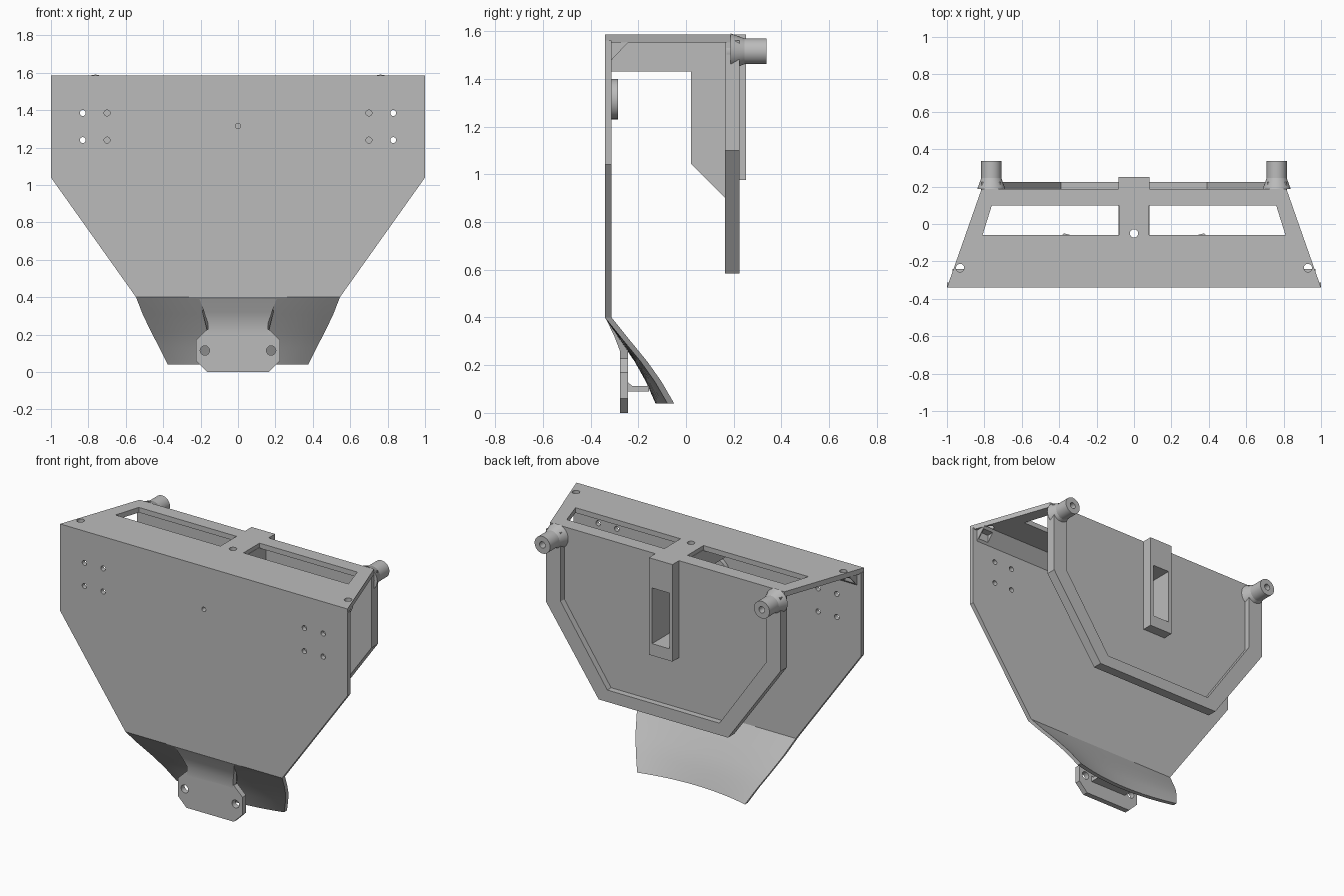
import bpy, bmesh, math
from mathutils import Matrix

cube = bpy.data.objects.get("Cube")
if cube:
    bpy.data.objects.remove(cube)

grey = bpy.data.materials.new("light_grey")
grey.use_nodes = True
grey.diffuse_color = (0.5, 0.5, 0.5, 1)
grey.node_tree.nodes["Principled BSDF"].inputs["Base Color"].default_value = (0.5, 0.5, 0.5, 1)


def finish(name, bm):
    bmesh.ops.recalc_face_normals(bm, faces=bm.faces)
    mesh = bpy.data.meshes.new(name)
    bm.to_mesh(mesh)
    bm.free()
    mesh.materials.append(grey)
    ob = bpy.data.objects.new(name, mesh)
    bpy.context.collection.objects.link(ob)
    return ob


def place(axis, a, b, h):
    return {"x": (h, a, b), "y": (a, h, b), "z": (a, b, h)}[axis]


def prism(name, pts, axis, lo, hi):
    """Extrude a 2D outline along an axis."""
    bm = bmesh.new()
    ends = [[bm.verts.new(place(axis, a, b, h)) for a, b in pts] for h in (lo, hi)]
    bm.faces.new(ends[0])
    bm.faces.new(ends[1])
    n = len(pts)
    for i in range(n):
        j = (i + 1) % n
        bm.faces.new((ends[0][i], ends[0][j], ends[1][j], ends[1][i]))
    return finish(name, bm)


def rod(name, axis, a, b, lo, hi, r1, r2=None, sides=32):
    """Cylinder or cone along an axis."""
    r2 = r1 if r2 is None else r2
    bm = bmesh.new()
    bmesh.ops.create_cone(bm, cap_ends=True, segments=sides, radius1=r1, radius2=r2, depth=hi - lo)
    turn = Matrix.Rotation(-math.pi / 2, 4, "X") if axis == "y" else Matrix.Identity(4)
    bm.transform(Matrix.Translation(place(axis, a, b, (lo + hi) / 2)) @ turn)
    return finish(name, bm)


def mirrored(half):
    return half + [(-a, b) for a, b in reversed(half)]


def cut(targets, cutter):
    cutter.hide_render = True
    for ob in targets:
        mod = ob.modifiers.new("cut", "BOOLEAN")
        mod.operation = "DIFFERENCE"
        mod.solver = "EXACT"
        mod.object = cutter
        bpy.context.view_layer.objects.active = ob
        bpy.ops.object.modifier_apply(modifier=mod.name)
    bpy.data.objects.remove(cutter)


# Front plate with mounting holes and a round boss behind the centre hole
front = prism("front_plate", mirrored([(0.545, 0.4), (1, 1.04), (1, 1.56)]), "y", -0.34, -0.312)
boss = rod("front_boss", "y", 0, 1.315, -0.32, -0.285, 0.085)
cut([front, boss], rod("hole", "y", 0, 1.315, -0.4, -0.2, 0.014))
for x in (-0.83, -0.70, 0.70, 0.83):
    for z in (1.24, 1.385):
        cut([front], rod("hole", "y", x, z, -0.4, -0.25, 0.016, sides=20))

# Top plate, its corner gusset and its two windows
top = prism("top_plate", mirrored([(1, -0.34), (0.815, 0.187)]), "z", 1.553, 1.585)
gusset = prism("front_gusset", [(-0.32, 1.47), (-0.24, 1.555), (-0.32, 1.555)], "x", -0.97, 0.97)
for s in (-1, 1):
    window = [(s * 0.08, -0.06), (s * 0.81, -0.06), (s * 0.76, 0.1), (s * 0.08, 0.1)]
    cut([top], prism("window", window, "z", 1.5, 1.65))
    cut([top], rod("hole", "z", s * 0.93, -0.235, 1.5, 1.65, 0.022))
    notch = [(s * 0.93 + a, -0.25 + b) for a, b in ((-.035, -.05), (.035, -.05), (.035, .05), (-.035, .05))]
    cut([gusset], prism("notch", notch, "z", 1.4, 1.54))

# Back panel with a raised rim along its sides and bottom
outer = mirrored([(0.45, 0.585), (0.815, 1.1), (0.815, 1.56)])
inner = mirrored([(0.39, 0.66), (0.715, 1.13), (0.715, 1.65)])
panel = prism("back_panel", outer, "y", 0.163, 0.187)
rim = prism("back_rim", outer, "y", 0.18, 0.225)
cut([rim], prism("rim_opening", inner, "y", 0.1, 0.3))

# Centre spine: beam under the top, deep bracket and hollow back tab
spine = prism("centre_spine", [
    (-0.32, 1.43), (0.02, 1.43), (0.02, 1.045), (0.165, 0.9), (0.185, 0.9), (0.185, 0.975),
    (0.252, 0.975), (0.252, 1.585), (0.18, 1.585), (0.18, 1.56), (-0.32, 1.56)], "x", -0.082, 0.082)
pocket = [(-0.06, 1.05), (0.06, 1.05), (0.06, 1.4), (-0.06, 1.4)]
cut([spine, panel], prism("pocket", pocket, "y", 0.045, 0.4))
cut([spine, top], rod("hole", "z", 0, -0.05, 1.3, 1.7, 0.022))

# Hollow pegs with flared bases on the back corners
for s, side in ((-1, "right"), (1, "left")):
    peg = rod(side + "_peg", "y", s * 0.763, 1.515, 0.17, 0.337, 0.054)
    flare = rod(side + "_peg_base", "y", s * 0.763, 1.515, 0.187, 0.245, 0.075, 0.054)
    cut([peg, flare], rod("hole", "y", s * 0.763, 1.515, 0.2, 0.4, 0.02))

# Curved lower skirt: rows of (front y, z, half width)
rows = [(-0.34, 0.4, 0.545), (-0.268, 0.31, 0.51), (-0.19, 0.215, 0.465),
        (-0.13, 0.13, 0.42), (-0.078, 0.04, 0.375)]
bm = bmesh.new()
cols = 16
layers = []
for depth in (0, 0.028):
    grid = []
    for k, (y, z, w) in enumerate(rows):
        line = []
        for i in range(cols + 1):
            u = 2 * i / cols - 1
            dip = 0.05 * k / 4 * (1 - u * u)
            line.append(bm.verts.new((u * w, y - dip + depth, z)))
        grid.append(line)
    layers.append(grid)
    for a, b in zip(grid, grid[1:]):
        for i in range(cols):
            bm.faces.new((a[i], a[i + 1], b[i + 1], b[i]))
f, b = layers
loops = [[g[0] + [r[-1] for r in g[1:]] + g[-1][-2::-1] + [r[0] for r in g[-2:0:-1]]][0] for g in (f, b)]
for i in range(len(loops[0])):
    j = (i + 1) % len(loops[0])
    bm.faces.new((loops[0][i], loops[0][j], loops[1][j], loops[1][i]))
skirt = finish("lower_skirt", bm)

# Neck that blends the front plate into the tongue, flared at its top
neck = prism("tongue_neck", [(-0.338, 0.4), (-0.3, 0.32), (-0.277, 0.26), (-0.277, 0.2),
                             (-0.242, 0.2), (-0.242, 0.27), (-0.315, 0.4)], "x", -0.16, 0.16)
for v in neck.data.vertices:
    v.co.x *= 1 + 2.2 * max(0, v.co.z - 0.26)

# Tongue with two holes and a rib tying it to the skirt
tongue = prism("tongue", mirrored([(0.165, 0), (0.225, 0.06), (0.225, 0.17), (0.165, 0.228)]), "y", -0.277, -0.242)
for x in (-0.177, 0.177):
    cut([tongue], rod("hole", "y", x, 0.115, -0.4, -0.2, 0.025))
prism("tongue_rib", [(-0.25, 0.09), (-0.155, 0.09), (-0.155, 0.112), (-0.225, 0.112), (-0.25, 0.135)],
      "x", -0.13, 0.13)

# Smooth the round parts and keep hard edges
bpy.ops.object.select_all(action="DESELECT")
for ob in bpy.context.scene.objects:
    if ob.type == "MESH" and grey.name in ob.data.materials:
        ob.select_set(True)
        bpy.context.view_layer.objects.active = ob
bpy.ops.object.shade_smooth_by_angle(angle=math.radians(30))
